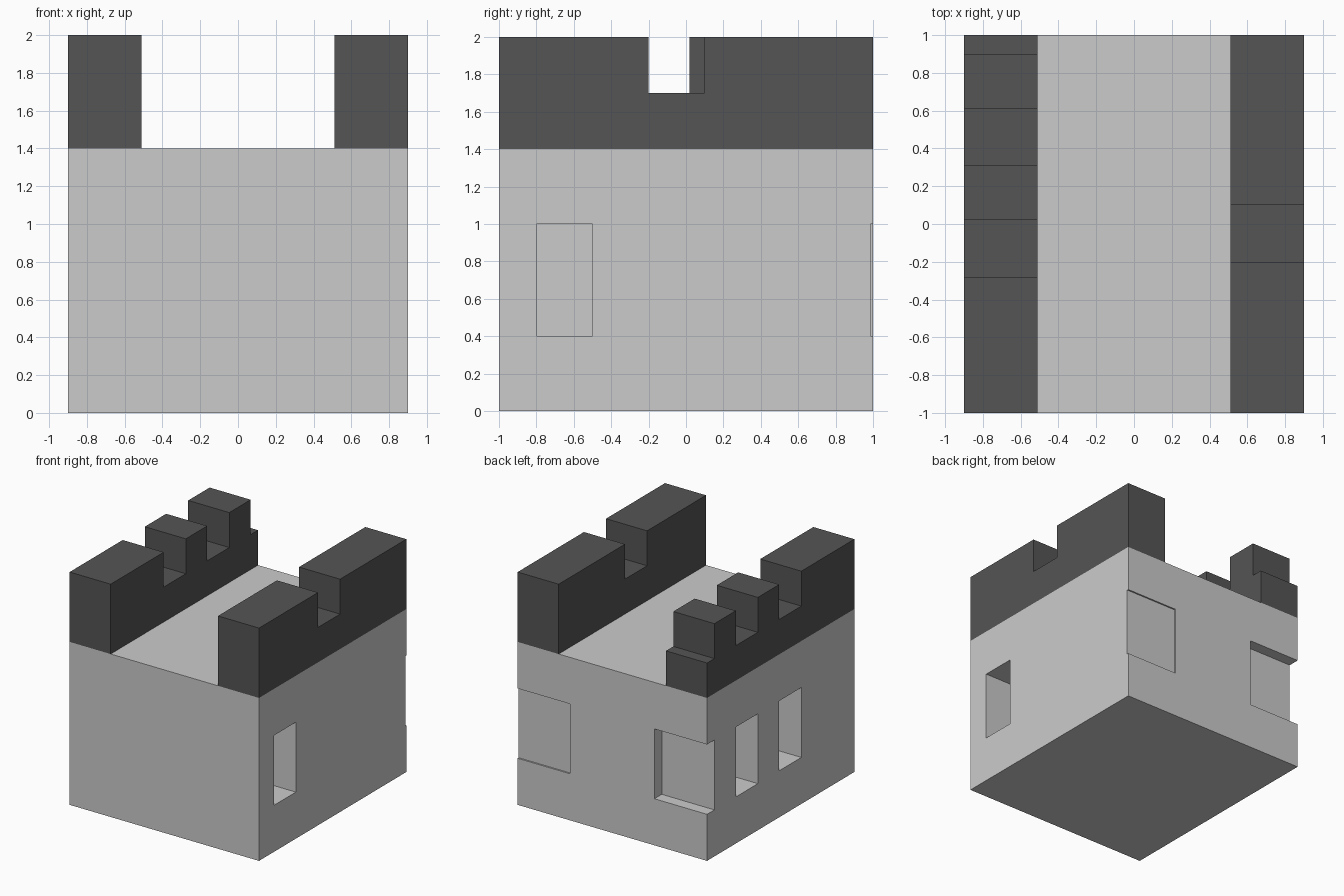
import bpy, bmesh
from mathutils import Matrix, Vector

if "Cube" in bpy.data.objects:
    bpy.data.objects.remove(bpy.data.objects["Cube"])


def make_object(name, bm):
    bmesh.ops.recalc_face_normals(bm, faces=bm.faces)
    mesh = bpy.data.meshes.new(name)
    bm.to_mesh(mesh)
    bm.free()
    obj = bpy.data.objects.new(name, mesh)
    bpy.context.collection.objects.link(obj)
    return obj


def add_box(bm, lo, hi):
    lo, hi = Vector(lo), Vector(hi)
    m = Matrix.Translation((lo + hi) / 2) @ Matrix.Diagonal((*(hi - lo), 1))
    bmesh.ops.create_cube(bm, size=1, matrix=m)


def parapet(name, x0, x1, gaps):
    # Side profile with crenel gaps, extruded across the wall thickness
    prof = [(-1, 1.4), (-1, 2)]
    for a, b in gaps:
        prof += [(a, 2), (a, 1.7), (b, 1.7)]
        if b < 1:
            prof.append((b, 2))
    if gaps[-1][1] < 1:
        prof.append((1, 2))
    prof.append((1, 1.4))
    bm = bmesh.new()
    face = bm.faces.new([bm.verts.new((x0, y, z)) for y, z in prof])
    ext = bmesh.ops.extrude_face_region(bm, geom=[face])
    moved = [v for v in ext["geom"] if isinstance(v, bmesh.types.BMVert)]
    # keep the starting cap so the solid is closed
    if not face.is_valid or len(bm.faces) < len(prof) + 2:
        bm.faces.new([v for v in bm.verts if v not in moved])
    bmesh.ops.translate(bm, verts=moved, vec=(x1 - x0, 0, 0))
    return make_object(name, bm)


# Solid tower block
bm = bmesh.new()
add_box(bm, (-0.9, -1, 0), (0.9, 1, 1.4))
body = make_object("tower_block", bm)

# Window recesses; the last on each side breaks out through the rear corner
bm = bmesh.new()
for side, starts in ((1, (-0.8, 0.987)), (-1, (-0.28, 0.31, 0.9))):
    for y in starts:
        xs = sorted((side * 0.4, side * 1.1))
        add_box(bm, (xs[0], y, 0.4), (xs[1], y + 0.3, 1.0))
cutter = make_object("window_cutter", bm)
cutter.hide_render = True

mod = body.modifiers.new("windows", "BOOLEAN")
mod.operation = "DIFFERENCE"
mod.solver = "EXACT"
mod.object = cutter
bpy.context.view_layer.objects.active = body
bpy.ops.object.modifier_apply(modifier=mod.name)
bpy.data.objects.remove(cutter)

# Dark battlements along both sides
dark = bpy.data.materials.new("dark_stone")
dark.diffuse_color = (0.09, 0.09, 0.09, 1)
dark.use_nodes = True
dark.node_tree.nodes["Principled BSDF"].inputs["Base Color"].default_value = dark.diffuse_color
for obj in (
    parapet("right_battlement", 0.51, 0.9, [(-0.2, 0.1)]),
    parapet("left_battlement", -0.9, -0.51, [(-0.28, 0.02), (0.31, 0.61), (0.9, 1)]),
):
    obj.data.materials.append(dark)
